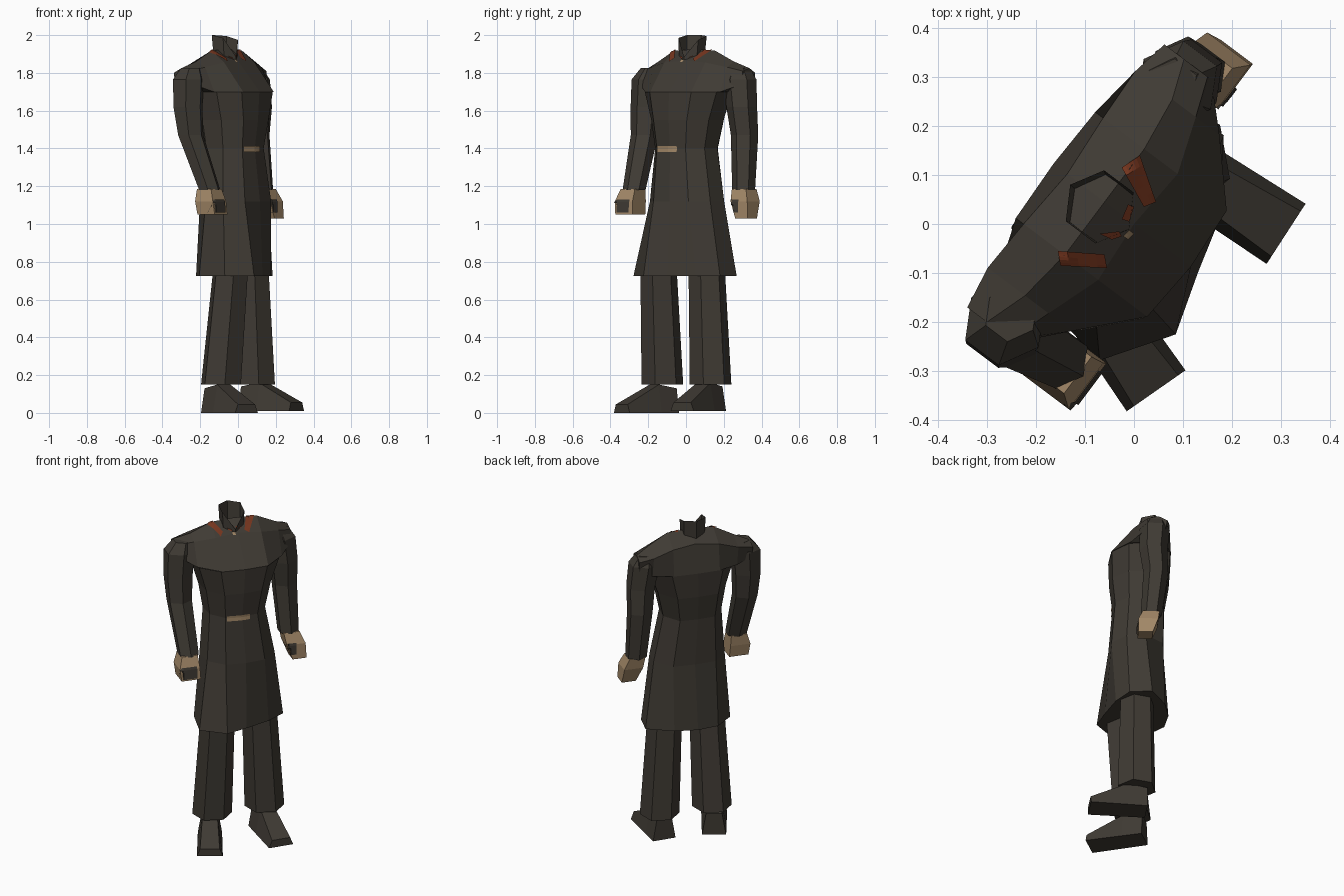
import bpy, bmesh, math
from mathutils import Vector
from mathutils.bvhtree import BVHTree

if "Cube" in bpy.data.objects:
    bpy.data.objects.remove(bpy.data.objects["Cube"])


def material(name, rgb):
    m = bpy.data.materials.new(name)
    m.diffuse_color = (*rgb, 1)
    m.use_nodes = True
    m.node_tree.nodes["Principled BSDF"].inputs["Base Color"].default_value = m.diffuse_color
    return m


CLOTH = material("dark brown cloth", (0.05, 0.043, 0.034))
TAN = material("tan", (0.37, 0.25, 0.14))
RED = material("rust red", (0.18, 0.036, 0.013))

LEFT = Vector((0.6, 0.8, 0))      # wearer's left
FRONT = Vector((0.8, -0.6, 0))    # wearer's front
UP = Vector((0, 0, 1))


def finish(bm, name, mat):
    me = bpy.data.meshes.new(name)
    bm.to_mesh(me)
    bm.free()
    me.materials.append(mat)
    ob = bpy.data.objects.new(name, me)
    bpy.context.collection.objects.link(ob)
    return ob


def loft(name, rings, mat, cap_start=True, cap_end=True):
    bm = bmesh.new()
    vs = [[bm.verts.new(p) for p in r] for r in rings]
    n = len(rings[0])
    for a, b in zip(vs, vs[1:]):
        for i in range(n):
            j = (i + 1) % n
            bm.faces.new((a[i], a[j], b[j], b[i]))
    if cap_start:
        bm.faces.new(vs[0][::-1])
    if cap_end:
        bm.faces.new(vs[-1])
    bmesh.ops.recalc_face_normals(bm, faces=bm.faces)
    return finish(bm, name, mat)


def ngon(x, y, z, r, n=6, turn=0.0, squash=1.0):
    c = Vector((x, y, z))
    out = []
    for i in range(n):
        a = turn + 2 * math.pi * i / n
        out.append(c + LEFT * (r * math.sin(a)) + FRONT * (r * squash * math.cos(a)))
    return out


def plate(name, corners, direction, target, mat, n=5):
    """Thin patch draped on the target along a direction."""
    me = target.data
    tree = BVHTree.FromPolygons([v.co for v in me.vertices],
                                [p.vertices for p in me.polygons])
    d = Vector(direction).normalized()
    a, b, c, e = (Vector(p) for p in corners)
    bm = bmesh.new()
    grid = []
    for i in range(n + 1):
        row = []
        for j in range(n + 1):
            s, t = i / n, j / n
            p = a.lerp(b, s).lerp(e.lerp(c, s), t)
            hit = tree.ray_cast(p - d * 2, d)[0]
            row.append(bm.verts.new(hit - d * 0.006) if hit else None)
        grid.append(row)
    for i in range(n):
        for j in range(n):
            q = (grid[i][j], grid[i + 1][j], grid[i + 1][j + 1], grid[i][j + 1])
            if all(q):
                f = bm.faces.new(q)
                f.normal_update()
                if f.normal.dot(d) > 0:
                    f.normal_flip()
    return finish(bm, name, mat)


# Coat: ten-sided rings, explicit flared hem at the bottom
SHAPE = [(0, 1), (.55, .92), (.95, .4), (1, -.3), (.6, -.95),
         (0, -1), (-.6, -.95), (-1, -.3), (-.95, .4), (-.55, .92)]


def body_ring(z, u0, half, front, back):
    mid, dep = (front + back) / 2, (front - back) / 2
    return [LEFT * (u0 + half * u) + FRONT * (mid + dep * v) + UP * z
            for u, v in SHAPE]


hem = [(.13, -.1), (.175, .05), (.183, .18), (.09, .268), (-.06, .2),
       (-.16, .11), (-.222, 0), (-.205, -.14), (-.07, -.278), (.085, -.225)]
coat_rings = [[Vector((x, y, .725)) for x, y in hem]]
coat_rings += [body_ring(*r) for r in (
    (1.12, 0, .21, .145, -.165),
    (1.40, -.015, .172, .122, -.17),
    (1.55, -.01, .20, .14, -.195),
    (1.70, -.005, .25, .145, -.205))]
coat = loft("coat", coat_rings, CLOTH, True, False)

# Shoulder yoke: upright (forward, height) sections across the shoulders
middle = [(-.205, 1.70), (-.17, 1.87), (-.075, 1.925), (.0, 1.865), (.145, 1.70)]
inner = [(-.2, 1.70), (-.18, 1.855), (-.075, 1.918), (.01, 1.855), (.135, 1.70)]
outer = [(-.16, 1.70), (-.185, 1.82), (-.09, 1.86), (-.03, 1.83), (.03, 1.70)]
tip = [(-.16, 1.74), (-.17, 1.80), (-.12, 1.825), (-.06, 1.81), (-.05, 1.74)]
sections = [(-.34, tip), (-.25, outer), (-.135, inner), (0, middle),
            (.135, inner), (.25, outer), (.33, tip)]
yoke = loft("shoulder_yoke",
            [[LEFT * u + FRONT * v + UP * z for v, z in s] for u, s in sections], CLOTH)

# Collar: open neck tube dipping to a V at the front
top = ngon(-.07, .035, 1.99, .075)
for p, z in zip(top, (1.885, 1.975, 1.995, 2.0, 2.0, 1.985)):
    p.z = z
loft("collar", [ngon(-.065, .03, 1.87, .068), top], CLOTH, False, False)

# Arms and hands: (x, y, z, radius)
arms = {
    "right": ([(-.25, -.183, 1.825, .058), (-.263, -.2, 1.765, .09),
               (-.265, -.21, 1.62, .085), (-.25, -.22, 1.47, .074),
               (-.15, -.275, 1.18, .062)],
              [(-.152, -.28, 1.185, .066), (-.145, -.295, 1.12, .083),
               (-.135, -.295, 1.05, .08)]),
    "left": ([(.075, .28, 1.825, .058), (.088, .285, 1.765, .09),
              (.105, .295, 1.62, .083), (.1, .31, 1.47, .074),
              (.13, .305, 1.18, .062)],
             [(.135, .308, 1.185, .066), (.16, .313, 1.12, .078),
              (.185, .318, 1.03, .058)]),
}
hands = {}
for side, (sleeve, hand) in arms.items():
    loft(side + "_sleeve", [ngon(*p, squash=.95) for p in sleeve], CLOTH)
    hands[side] = loft(side + "_hand",
                       [ngon(*p, n=4, turn=math.pi / 4) for p in hand], TAN)

# Dark grip patches on the hands
for side, x, y, w in (("right", -.14, -.30, .035), ("left", .15, .295, .02)):
    plate(side + "_grip_patch",
          [(x - w, y - w, 1.06), (x + w, y + w, 1.06),
           (x + w, y + w, 1.13), (x - w, y - w, 1.13)],
          (-1, 1, 0), hands[side], CLOTH)

# Trouser legs, ending just inside the hem
for side, (tx, ty), (bx, by) in (("right", (-.04, -.145), (-.09, -.125)),
                                 ("left", (.07, .11), (.09, .13))):
    loft(side + "_trouser_leg",
         [ngon(bx, by, .15, .112, turn=.3), ngon(tx, ty, .75, .098, turn=.3)], CLOTH)

# Shoes: heel to toe cross-sections
for side, heel, toe, base in (("right", (-.14, -.075), (.045, -.34), 0),
                              ("left", (.04, .155), (.31, -.02), .01)):
    h, t = Vector((*heel, base)), Vector((*toe, base))
    across = (t - h).cross(UP).normalized()
    rings = []
    for s, w, wt, z in ((0, .068, .045, .13), (.35, .07, .042, .15), (1, .073, .055, .045)):
        c = h.lerp(t, s)
        rings.append([c - across * w, c + across * w,
                      c + across * wt + UP * z, c - across * wt + UP * z])
    loft(side + "_shoe", rings, CLOTH)

# Belt buckle
plate("belt_buckle", [(.033, -.155, 1.38), (.112, -.045, 1.38),
                      (.112, -.045, 1.412), (.033, -.155, 1.412)],
      -FRONT, coat, TAN)

# Red collar tabs and small throat pin
down = (0, 0, -1)
plate("left_collar_tab", [(-.025, .115, 2), (.012, .14, 2), (.045, .045, 2), (.02, .035, 2)],
      down, yoke, RED)
plate("right_collar_tab", [(-.155, -.055, 2), (-.15, -.085, 2), (-.055, -.09, 2), (-.06, -.062, 2)],
      down, yoke, RED)
plate("right_throat_tab", [(-.07, -.02, 2), (-.045, -.032, 2), (-.025, -.025, 2), (-.03, -.015, 2)],
      down, yoke, RED, 2)
plate("left_throat_tab", [(-.025, .01, 2), (-.01, .005, 2), (.0, .035, 2), (-.012, .04, 2)],
      down, yoke, RED, 2)
plate("throat_pin", [(-.022, -.025, 2), (-.012, -.032, 2), (0, -.02, 2), (-.01, -.012, 2)],
      down, yoke, TAN, 2)
